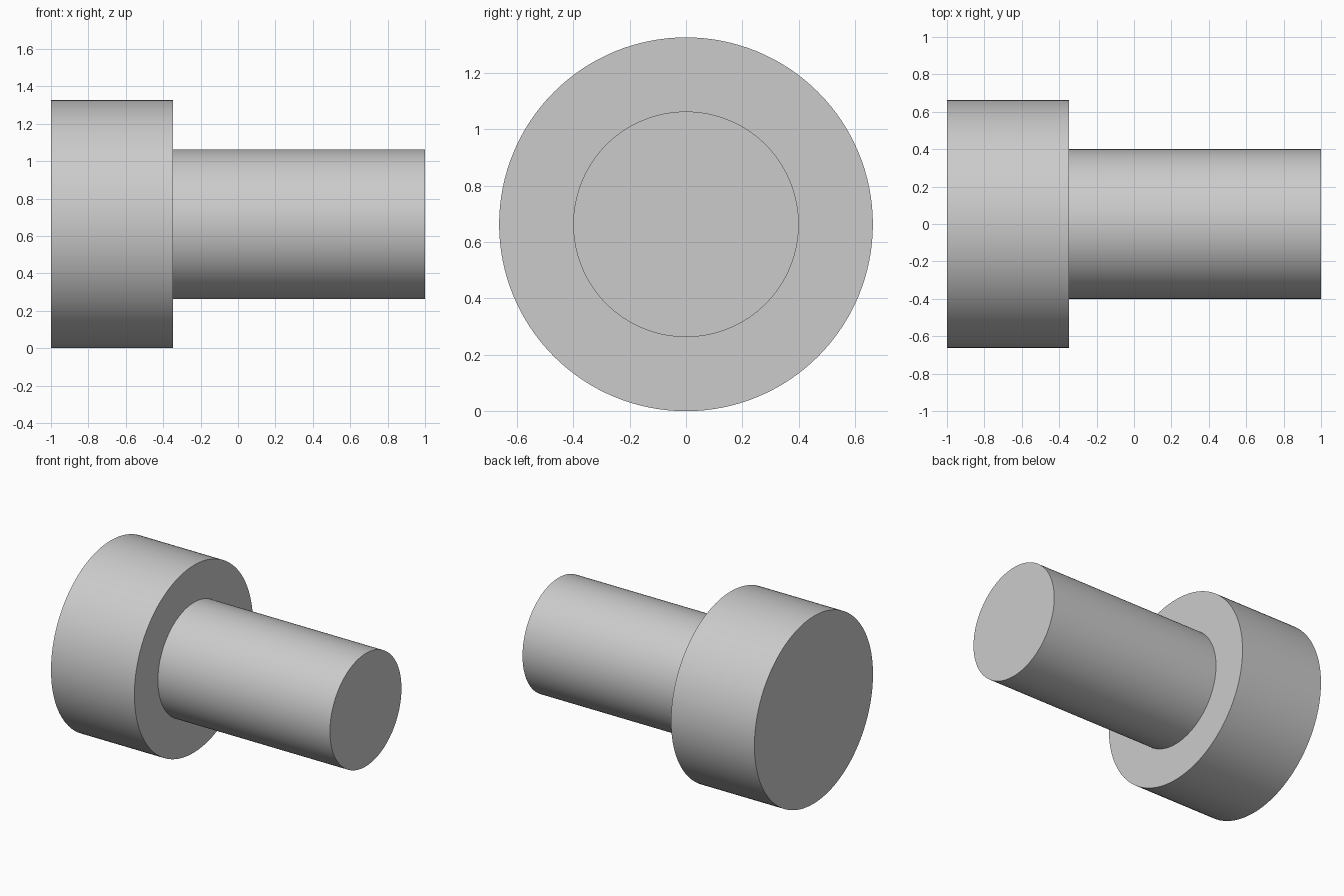
import bpy
import bmesh
import math
from mathutils import Vector

cube = bpy.data.objects.get("Cube")
if cube:
    bpy.data.objects.remove(cube, do_unlink=True)

HEAD_R, SHANK_R = 0.663, 0.40
LEFT, STEP, RIGHT = -1.0, -0.347, 1.0
SEGMENTS = 128

# Plain grey metal
grey = bpy.data.materials.new("plain grey")
grey.use_nodes = True
colour = (0.6, 0.6, 0.6, 1.0)
grey.diffuse_color = colour
grey.node_tree.nodes["Principled BSDF"].inputs["Base Color"].default_value = colour

# Stepped pin: wide head and narrow shank turned around the x axis as one solid
bm = bmesh.new()
profile = [(LEFT, HEAD_R), (STEP, HEAD_R), (STEP, SHANK_R), (RIGHT, SHANK_R)]
rings = []
for x, r in profile:
    ring = []
    for i in range(SEGMENTS):
        a = math.tau * i / SEGMENTS
        ring.append(bm.verts.new(Vector((x, r * math.cos(a), HEAD_R + r * math.sin(a)))))
    rings.append(ring)
for a, b in zip(rings, rings[1:]):
    for i in range(SEGMENTS):
        j = (i + 1) % SEGMENTS
        bm.faces.new((a[i], a[j], b[j], b[i]))

# Flat end caps
bm.faces.new(rings[0])
bm.faces.new(rings[-1])
bmesh.ops.recalc_face_normals(bm, faces=bm.faces[:])

mesh = bpy.data.meshes.new("stepped_pin")
bm.to_mesh(mesh)
bm.free()
mesh.materials.append(grey)
pin = bpy.data.objects.new("stepped_pin", mesh)
bpy.context.collection.objects.link(pin)

# Smooth walls with crisp rims
bpy.ops.object.select_all(action="DESELECT")
pin.select_set(True)
bpy.context.view_layer.objects.active = pin
bpy.ops.object.shade_smooth_by_angle(angle=math.radians(30))
